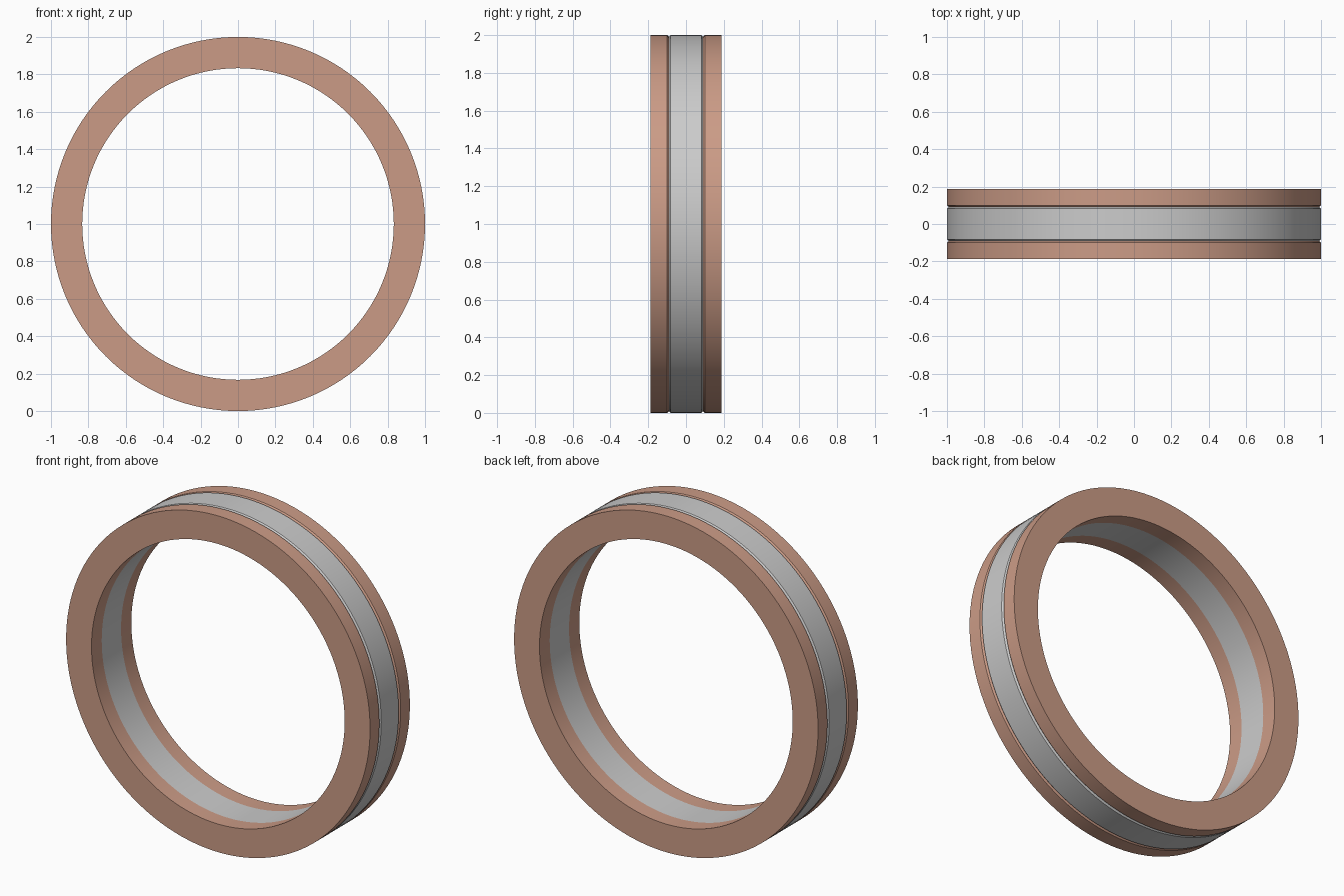
import bpy, bmesh, math

if "Cube" in bpy.data.objects:
    bpy.data.objects.remove(bpy.data.objects["Cube"])

SEGMENTS = 128
OUTER, INNER = 1.0, 0.833      # ring radii
HALF_WIDTH = 0.187             # half of the whole ring's width
SEAM, CHAMFER = 0.091, 0.009   # groove position and its V-cut size

copper = bpy.data.materials.new("copper")
copper.diffuse_color = (0.6, 0.33, 0.24, 1)
copper.use_nodes = True
copper.node_tree.nodes["Principled BSDF"].inputs["Base Color"].default_value = copper.diffuse_color


def lathe(name, strips, material=None):
    """Spin open (y, radius) profiles around the y axis through z = 1."""
    bm = bmesh.new()
    for strip in strips:
        rings = []
        for y, r in strip:
            rings.append([bm.verts.new((r * math.cos(a), y, 1 + r * math.sin(a)))
                          for a in (2 * math.pi * i / SEGMENTS for i in range(SEGMENTS))])
        for a, b in zip(rings, rings[1:]):
            for i in range(SEGMENTS):
                j = (i + 1) % SEGMENTS
                bm.faces.new((a[i], b[i], b[j], a[j]))
    mesh = bpy.data.meshes.new(name)
    bm.to_mesh(mesh)
    bm.free()
    obj = bpy.data.objects.new(name, mesh)
    bpy.context.collection.objects.link(obj)
    if material:
        mesh.materials.append(material)
    bpy.ops.object.select_all(action='DESELECT')
    obj.select_set(True)
    bpy.context.view_layer.objects.active = obj
    bpy.ops.object.shade_smooth_by_angle(angle=math.radians(30))
    return obj


# Grey middle band: chamfered outside, plain inside
flat = SEAM - CHAMFER
groove = OUTER - CHAMFER
lathe("middle_band", [
    [(-SEAM, groove), (-flat, OUTER), (flat, OUTER), (SEAM, groove)],
    [(SEAM, INNER), (-SEAM, INNER)],
])

# Copper edge bands, their open side meeting the middle band at the seam
edge_profile = [(SEAM, groove), (SEAM + CHAMFER, OUTER), (HALF_WIDTH, OUTER),
                (HALF_WIDTH, INNER), (SEAM, INNER)]
lathe("back_band", [edge_profile], copper)
lathe("front_band", [[(-y, r) for y, r in reversed(edge_profile)]], copper)
